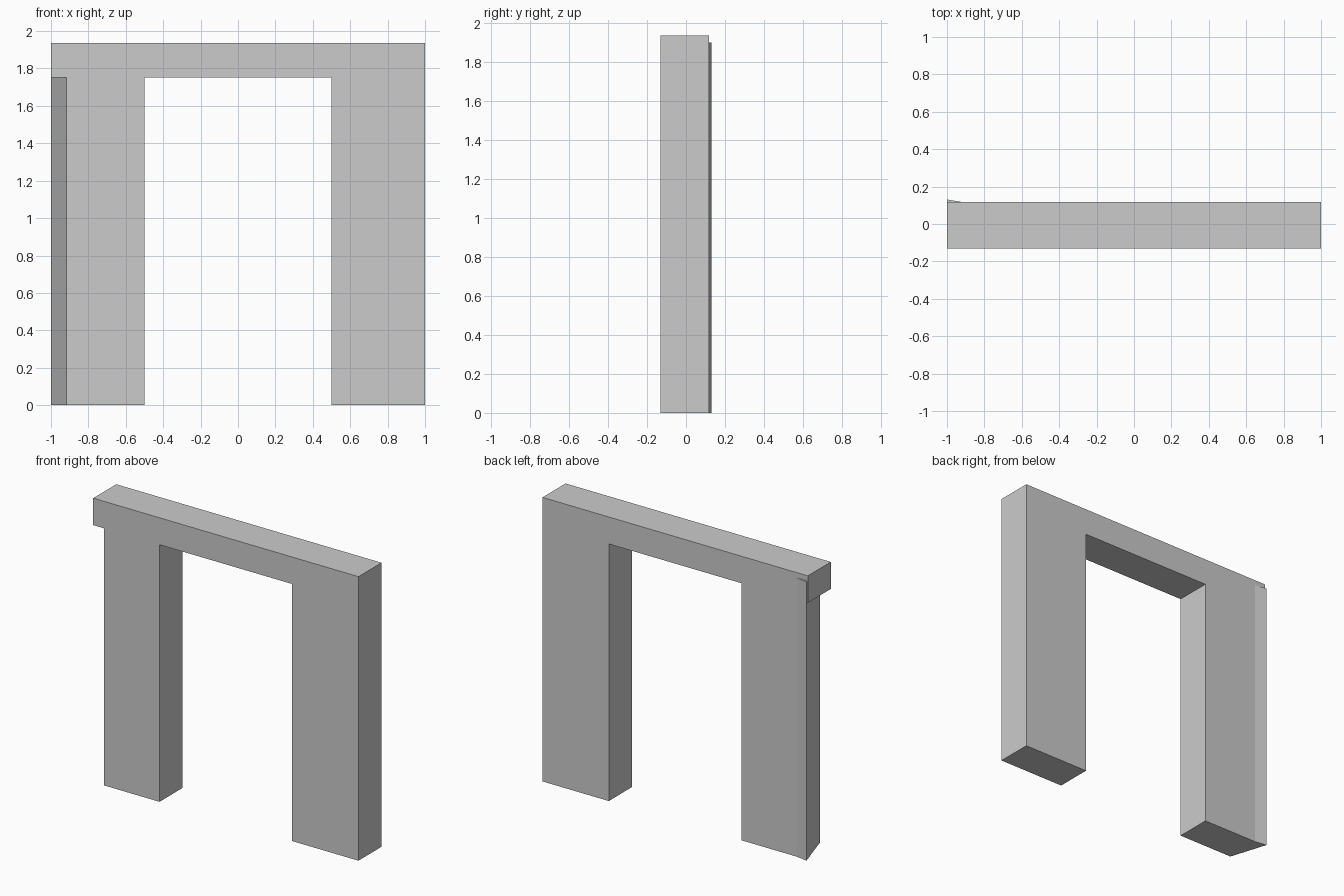
import bpy, bmesh
from mathutils import Vector

if "Cube" in bpy.data.objects:
    bpy.data.objects.remove(bpy.data.objects["Cube"])


def prism(name, profile, offset):
    """Extrude a closed planar profile by the offset vector."""
    bm = bmesh.new()
    face = bm.faces.new([bm.verts.new(p) for p in profile])
    ext = bmesh.ops.extrude_face_region(bm, geom=[face])
    moved = [g for g in ext["geom"] if isinstance(g, bmesh.types.BMVert)]
    bmesh.ops.translate(bm, verts=moved, vec=Vector(offset))
    bmesh.ops.recalc_face_normals(bm, faces=bm.faces)
    mesh = bpy.data.meshes.new(name)
    bm.to_mesh(mesh)
    bm.free()
    obj = bpy.data.objects.new(name, mesh)
    bpy.context.collection.objects.link(obj)
    return obj


FRONT, BACK, TIP = -0.131, 0.117, 0.131
TOP, LINTEL, LEG_TOP = 1.936, 1.752, 1.9

# Lintel and straight right leg, cut from one profile
outline = [(-1, TOP), (1, TOP), (1, 0), (0.5, 0), (0.5, LINTEL), (-1, LINTEL)]
wall = prism("doorway_wall", [(x, FRONT, z) for x, z in outline],
             (0, BACK - FRONT, 0))

# Left leg with its angled end and slightly flared back corner
plan = [(-0.917, FRONT), (-0.5, FRONT), (-0.5, BACK), (-0.917, BACK), (-1, TIP)]
leg = prism("left_leg", [(x, y, 0) for x, y in plan], (0, 0, LEG_TOP))

# Join both into one clean solid
union = wall.modifiers.new("join_leg", 'BOOLEAN')
union.operation = 'UNION'
union.solver = 'EXACT'
union.object = leg
bpy.context.view_layer.objects.active = wall
bpy.ops.object.modifier_apply(modifier=union.name)
bpy.data.objects.remove(leg)
